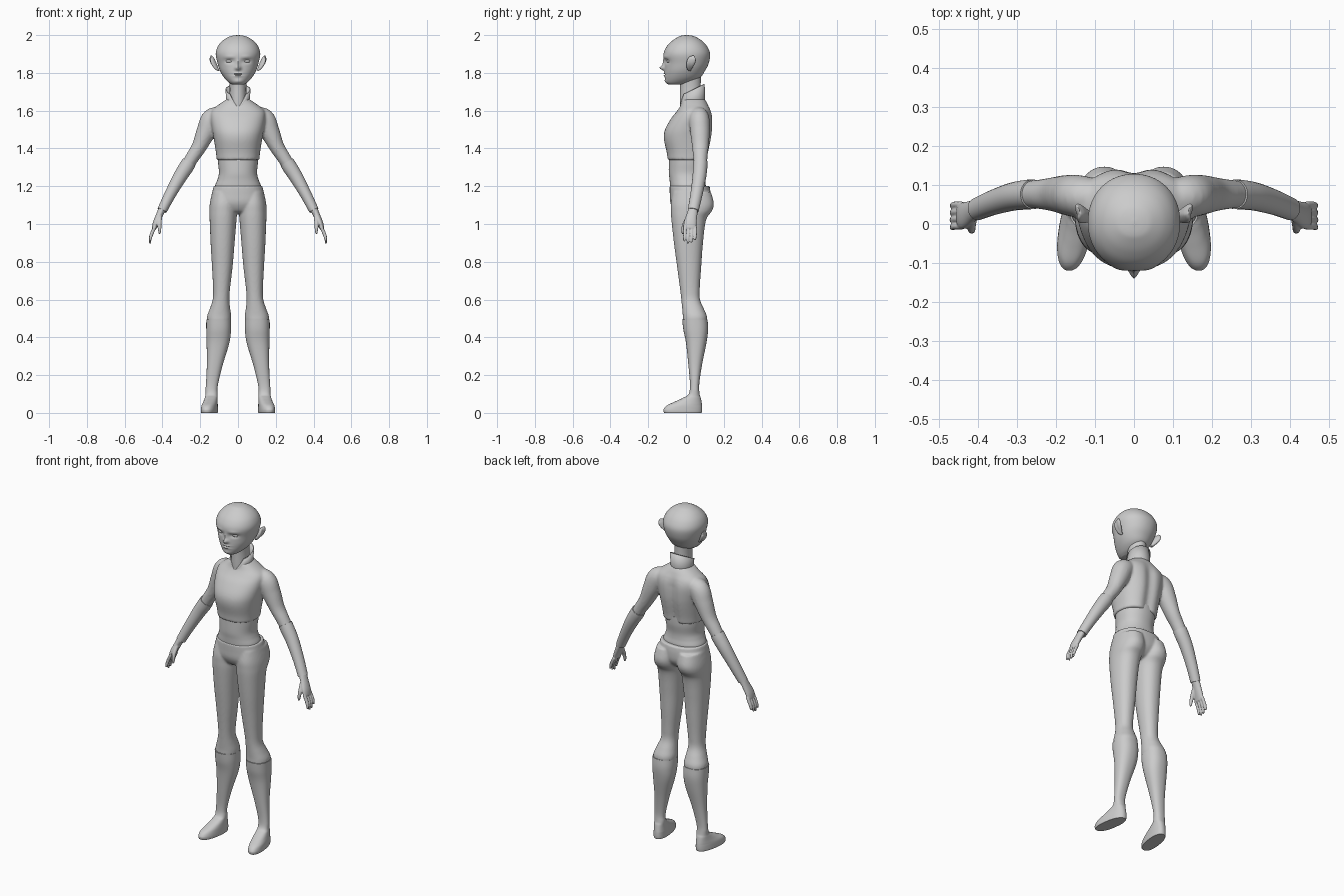
import bpy, bmesh, math
from mathutils import Vector


def spline(rows, n=6):
    """Catmull-Rom interpolation of parameter rows."""
    out = []
    for i in range(len(rows) - 1):
        p = [rows[max(0, min(len(rows) - 1, i + k))] for k in (-1, 0, 1, 2)]
        for j in range(n):
            t = j / n
            out.append([0.5 * (2 * b + (c - a) * t + (2 * a - 5 * b + 4 * c - d) * t * t
                               + (3 * b - a - 3 * c + d) * t ** 3) for a, b, c, d in zip(*p)])
    return out + [list(rows[-1])]


def skin(bm, loops, caps=True):
    vs = [[bm.verts.new(p) for p in lp] for lp in loops]
    n = len(vs[0])
    for a, b in zip(vs, vs[1:]):
        for i in range(n):
            bm.faces.new((a[i], a[(i + 1) % n], b[(i + 1) % n], b[i]))
    if caps:
        bm.faces.new(vs[0])
        bm.faces.new(vs[-1])


def circle(n, e=2.0):
    for i in range(n):
        c, s = math.cos(2 * math.pi * i / n), math.sin(2 * math.pi * i / n)
        yield math.copysign(abs(c) ** (2 / e), c), math.copysign(abs(s) ** (2 / e), s)


def stack(bm, rows, s=1, e=2.0, n=40, shear=None):
    """Horizontal sections: z, x0, x1, y0, y1."""
    loops = []
    for z, x0, x1, y0, y1 in spline(rows):
        lp = []
        for c, d in circle(n, e):
            x, y = (x0 + x1) / 2 + c * (x1 - x0) / 2, (y0 + y1) / 2 + d * (y1 - y0) / 2
            if shear:
                x += shear(y, z)
            lp.append((s * x, y, z))
        loops.append(lp)
    skin(bm, loops)


def sym(rows):
    return [(z, -w, w, f, b) for z, w, f, b in rows]


def tube(bm, rows, s=1, n=24):
    """Sections across a path: x, y, z, radius across, radius front-back."""
    rows = spline(rows)
    loops = []
    for i, (x, y, z, ru, rv) in enumerate(rows):
        d = Vector(rows[min(i + 1, len(rows) - 1)][:3]) - Vector(rows[max(i - 1, 0)][:3])
        u = d.cross(Vector((0, 1, 0))).normalized()
        v = u.cross(d).normalized()
        pts = [Vector((x, y, z)) + u * c * ru + v * q * rv for c, q in circle(n)]
        loops.append([(s * p.x, p.y, p.z) for p in pts])
    skin(bm, loops)


def finish(bm, name, voxel=0, relax=4):
    bmesh.ops.recalc_face_normals(bm, faces=bm.faces)
    me = bpy.data.meshes.new(name)
    bm.to_mesh(me)
    bm.free()
    ob = bpy.data.objects.new(name, me)
    bpy.context.collection.objects.link(ob)
    bpy.ops.object.select_all(action='DESELECT')
    ob.select_set(True)
    bpy.context.view_layer.objects.active = ob
    bpy.ops.object.shade_smooth_by_angle(angle=math.radians(50))
    if voxel:
        m = ob.modifiers.new("fuse", 'REMESH')
        m.mode, m.voxel_size, m.use_smooth_shade = 'VOXEL', voxel, True
        m = ob.modifiers.new("relax", 'SMOOTH')
        m.iterations = relax
    return ob


# Head: lofted skull with the face pushed and pulled into shape
bm = bmesh.new()
stack(bm, sym([(1.738, .03, -.092, -.02), (1.75, .05, -.106, .03), (1.775, .074, -.112, .075),
               (1.81, .095, -.113, .1), (1.85, .108, -.113, .12), (1.9, .118, -.119, .128),
               (1.94, .107, -.102, .112), (1.97, .082, -.073, .085), (1.99, .05, -.042, .052),
               (1.997, .028, -.024, .032), (2.0, .004, 0, .01)]), n=96, e=2.1)
face = [(0, 1.826, .014, .012, -.025), (0, 1.85, .010, .022, -.010), (.045, 1.862, .022, .010, .012),
        (.045, 1.885, .028, .007, -.005), (0, 1.799, .024, .004, -.007), (0, 1.785, .020, .005, -.006),
        (0, 1.792, .030, .002, .004), (0, 1.755, .022, .010, -.004)]
for v in bm.verts:
    if v.co.y < -.03:
        x, z = abs(v.co.x), v.co.z
        v.co.y += sum(a * math.exp(-((x - fx) / sx) ** 2 - ((z - fz) / sz) ** 2)
                      for fx, fz, sx, sz, a in face)
finish(bm, "head")

# Eyes
bm = bmesh.new()
for s in (1, -1):
    tube(bm, [(s * .045 + dx, -.088, 1.862, r, r * 1.5) for dx, r in
              ((-.02, .001), (-.012, .008), (0, .0095), (.012, .008), (.02, .001))])
finish(bm, "eyes")

# Ears: cupped, flaring outward to the back
bm = bmesh.new()
for s in (1, -1):
    tube(bm, [(.1, .02, 1.812, .004, .006), (.112, .018, 1.825, .009, .014), (.127, .024, 1.85, .013, .022),
              (.135, .032, 1.873, .011, .021), (.137, .036, 1.887, .005, .011), (.136, .036, 1.892, .001, .002)], s)
for v in bm.verts:
    v.co.x += math.copysign((v.co.y - .024) * .35, v.co.x)
finish(bm, "ears")

# Neck
bm = bmesh.new()
stack(bm, sym([(1.58, .055, -.03, .1), (1.65, .046, -.032, .082), (1.73, .044, -.032, .078), (1.8, .05, -.04, .08)]))
finish(bm, "neck")

# Collar: standing band, open in a V at the front
bm = bmesh.new()
N = 40
cols = []
for i in range(N + 1):
    t = i / N * 2 * math.pi
    dx, dy = math.sin(t), -math.cos(t)
    k = min(1, min(i, N - i) / 5)
    top = 1.615 + k * (.065 + .06 * (1 - math.cos(t)) / 2)
    col = []
    for f in (0, .5, 1):
        z = 1.595 + (top - 1.595) * f
        w = (z - 1.595) / .14
        col.append(bm.verts.new(((.056 + .013 * w) * dx, .035 + (.068 - .004 * w) * dy, z)))
    cols.append(col)
for a, b in zip(cols, cols[1:]):
    for j in range(2):
        bm.faces.new((a[j], b[j], b[j + 1], a[j + 1]))
m = finish(bm, "collar").modifiers.new("thickness", 'SOLIDIFY')
m.thickness = .006

# Jacket: torso and sleeves fused together, with a groove down the spine
bm = bmesh.new()
stack(bm, sym([(1.338, .113, -.097, .118), (1.38, .117, -.102, .124), (1.45, .128, -.117, .138),
               (1.5, .137, -.111, .144), (1.56, .145, -.078, .144), (1.6, .14, -.046, .134),
               (1.63, .105, -.028, .118), (1.66, .062, -.022, .1)]), e=2.3, n=64)
for v in bm.verts:
    if v.co.y > .04:
        v.co.y -= .016 * math.exp(-(v.co.x / .03) ** 2) * max(0, min(1, (1.64 - v.co.z) / .08))
for s in (1, -1):
    tube(bm, [(.08, .065, 1.575, .045, .045), (.135, .07, 1.555, .058, .054), (.168, .074, 1.49, .052, .052),
              (.205, .076, 1.41, .04, .044), (.24, .076, 1.355, .036, .038), (.268, .076, 1.31, .034, .035)], s)
finish(bm, "jacket", .007)

# Long gloves from elbow to wrist
bm = bmesh.new()
for s in (1, -1):
    tube(bm, [(.258, .076, 1.328, .038, .038), (.275, .075, 1.3, .039, .038), (.31, .07, 1.245, .036, .036),
              (.36, .055, 1.155, .03, .032), (.402, .038, 1.072, .026, .029)], s)
finish(bm, "forearms")

# Hands: palm, four fingers and thumb fused
bm = bmesh.new()
for s in (1, -1):
    tube(bm, [(.396, .04, 1.09, .021, .025), (.415, .032, 1.05, .018, .028), (.435, .022, 1.005, .016, .034),
              (.445, .02, .975, .012, .033)], s)
    for i, tip in enumerate((.908, .896, .9, .915)):
        y = -.006 + .0185 * i
        tube(bm, [(.44, y, .985, .009, .0085), (.456, y, .95, .0095, .0085), (.464, y - .002, .925, .008, .008),
                  (.466, y - .003, tip, .005, .005)], s, 12)
    tube(bm, [(.412, .015, 1.04, .011, .013), (.416, -.008, 1.0, .011, .011), (.415, -.016, .97, .009, .009),
              (.415, -.018, .948, .005, .005)], s, 12)
finish(bm, "hands", .0035, 2)

# Midriff
bm = bmesh.new()
stack(bm, sym([(1.16, .12, -.08, .1), (1.2, .122, -.084, .105), (1.235, .109, -.087, .1),
               (1.27, .101, -.091, .1), (1.32, .105, -.091, .108), (1.37, .108, -.09, .11)]), e=2.2)
finish(bm, "midriff")

# Trousers: hips and two legs fused, flaring over the knees
bm = bmesh.new()
stack(bm, sym([(1.202, .129, -.087, .125), (1.16, .138, -.086, .13), (1.11, .145, -.082, .125),
               (1.07, .13, -.06, .095), (1.055, .08, -.03, .06)]), e=2.3)
for s in (1, -1):
    stack(bm, [(1.17, .004, .137, -.07, .132), (1.11, .003, .149, -.08, .147), (1.07, .004, .152, -.08, .138),
               (1.02, .008, .15, -.077, .106), (.9, .018, .145, -.064, .09), (.78, .028, .138, -.048, .081),
               (.66, .042, .132, -.032, .073), (.6, .046, .134, -.025, .074), (.55, .041, .15, -.02, .095),
               (.515, .036, .163, -.017, .11), (.49, .037, .165, -.016, .112), (.475, .042, .16, -.01, .106)], s, 2.2)
finish(bm, "trousers", .006)

# Boots with feet turned slightly outward
bm = bmesh.new()
for s in (1, -1):
    stack(bm, [(.494, .037, .168, -.02, .114), (.44, .037, .168, -.014, .117), (.37, .046, .166, 0, .108),
               (.25, .082, .165, .013, .084), (.15, .106, .17, .021, .07), (.1, .11, .174, .014, .072),
               (.08, .112, .179, -.015, .078), (.06, .112, .185, -.058, .082), (.04, .111, .191, -.1, .085),
               (.02, .11, .193, -.118, .086), (.006, .11, .193, -.118, .085), (0, .112, .191, -.115, .083)],
          s, 2.3, 48, lambda y, z: -.14 * (y + .017) * max(0, min(1, (.12 - z) / .08)))
finish(bm, "boots")
